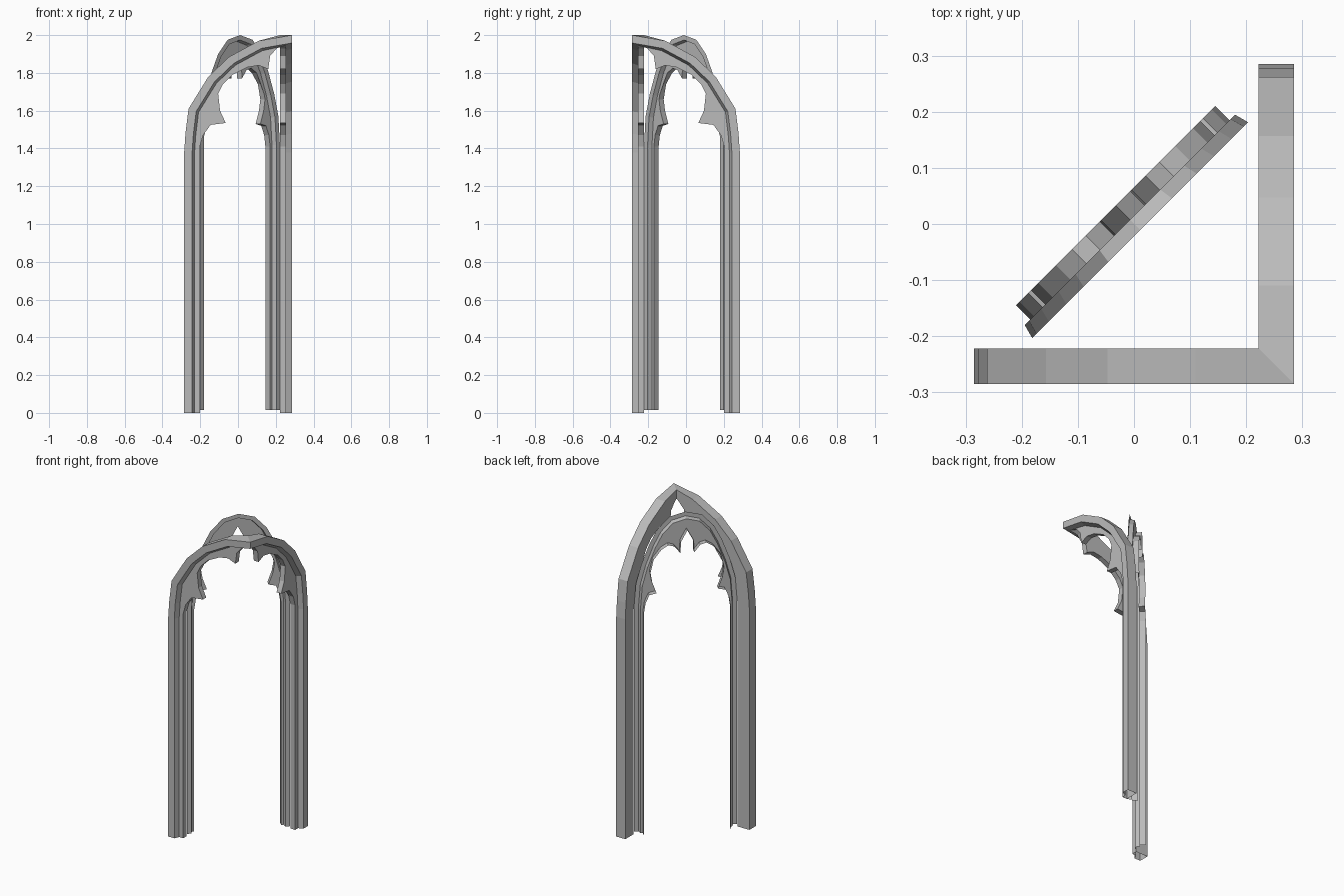
import bpy, bmesh
from mathutils import Vector

cube = bpy.data.objects.get("Cube")
if cube:
    bpy.data.objects.remove(cube)

stone = bpy.data.materials.new("grey stone")
stone.use_nodes = True
COLOUR = (0.5, 0.5, 0.5, 1)
stone.diffuse_color = COLOUR
stone.node_tree.nodes["Principled BSDF"].inputs["Base Color"].default_value = COLOUR


# Placement of a half arch: along the arch s, height z, depth t
def on_front(s, z, t):
    return (s, t, z)


def on_side(s, z, t):
    return (-t, -s, z)


def on_diagonal(sign):
    def place(s, z, t):
        s *= sign
        return ((s - t) / 2 ** 0.5, (s + t) / 2 ** 0.5, z)
    return place


# Path moved inwards by d, kept square to the leg and the crown
def inset(path, d):
    pts = [Vector(p) for p in path]
    dirs = [(b - a).normalized() for a, b in zip(pts, pts[1:])]
    out = []
    for i, p in enumerate(pts):
        if i == 0:
            n = Vector((1, 0))
        elif i == len(pts) - 1:
            n = Vector((0, -1))
        else:
            tan = (dirs[i - 1] + dirs[i]).normalized()
            n = Vector((tan.y, -tan.x)) / tan.dot(dirs[i])
        out.append(tuple(p + n * d))
    return out


# One arch part: strips between neighbouring rails, and flat plates
class Part:
    def __init__(self, crown):
        self.bm = bmesh.new()
        self.crown = crown

    def rail(self, line, t, place):
        line = line[:-1] + [(self.crown(t), line[-1][1])]
        return [self.bm.verts.new(place(s, z, t)) for s, z in line]

    def strip(self, a, b):
        for i in range(len(a) - 1):
            self.bm.faces.new((a[i], a[i + 1], b[i + 1], b[i]))

    def plate(self, a, b):
        self.bm.faces.new(a + b[::-1])

    def finish(self, name):
        bmesh.ops.remove_doubles(self.bm, verts=self.bm.verts, dist=0.0005)
        bmesh.ops.recalc_face_normals(self.bm, faces=self.bm.faces)
        mesh = bpy.data.meshes.new(name)
        self.bm.to_mesh(mesh)
        self.bm.free()
        mesh.materials.append(stone)
        bpy.context.collection.objects.link(bpy.data.objects.new(name, mesh))


# Outer half arches, mitred at the corner, with a cusped opening
OUTER = [(-.285, 0), (-.285, 1.38), (-.278, 1.48), (-.262, 1.61),
         (-.157, 1.78), (-.047, 1.885), (.11, 1.97), (.285, 2)]
OUTER_OPENING = [(-.202, 0), (-.202, 1.41), (-.185, 1.47), (-.145, 1.525),
                 (-.065, 1.535), (-.095, 1.6), (-.105, 1.69), (-.08, 1.74),
                 (-.03, 1.79), (.05, 1.83), (.11, 1.84), (.16, 1.82),
                 (.17, 1.89), (.205, 1.93), (.285, 1.945)]
FRONT, SHEET, BACK = -.285, -.255, -.222

for label, place in (("front", on_front), ("side", on_side)):
    part = Part(lambda t: -t)
    # Moulding: extrados, face band and chamfer
    rails = [part.rail(inset(OUTER, d), t, place)
             for d, t in ((0, BACK), (0, FRONT), (.042, FRONT), (.055, SHEET))]
    for a, b in zip(rails, rails[1:]):
        part.strip(a, b)
    # Cusped tracery plate, its reveal and the flat back
    near = part.rail(OUTER_OPENING, SHEET, place)
    far = part.rail(OUTER_OPENING, BACK, place)
    part.plate(rails[-1], near)
    part.strip(near, far)
    part.plate(rails[0], far)
    part.finish(label + "_half_arch")

# Diagonal arch: thin stepped shell with a cusped opening
INNER = [(-.298, .015), (-.298, 1.42), (-.287, 1.57), (-.255, 1.69),
         (-.21, 1.81), (-.164, 1.9), (-.094, 1.975), (0, 2)]
INNER_OPENING = [(-.251, .015), (-.251, 1.41), (-.242, 1.47), (-.22, 1.52),
                 (-.178, 1.53), (-.203, 1.6), (-.213, 1.66), (-.195, 1.74),
                 (-.15, 1.8), (-.11, 1.825), (-.075, 1.815), (-.04, 1.77),
                 (-.037, 1.84), (0, 1.91)]

part = Part(lambda t: 0)
for sign in (1, -1):
    place = on_diagonal(sign)
    rails = [part.rail(inset(INNER, d), t, place)
             for d, t in ((0, -.0156), (.026, -.0156), (.033, .0106), (.045, .0106))]
    for a, b in zip(rails, rails[1:]):
        part.strip(a, b)
    near = part.rail(INNER_OPENING, .0106, place)
    far = part.rail(INNER_OPENING, .046, place)
    part.plate(rails[-1], near)
    part.strip(near, far)
part.finish("diagonal_arch")
